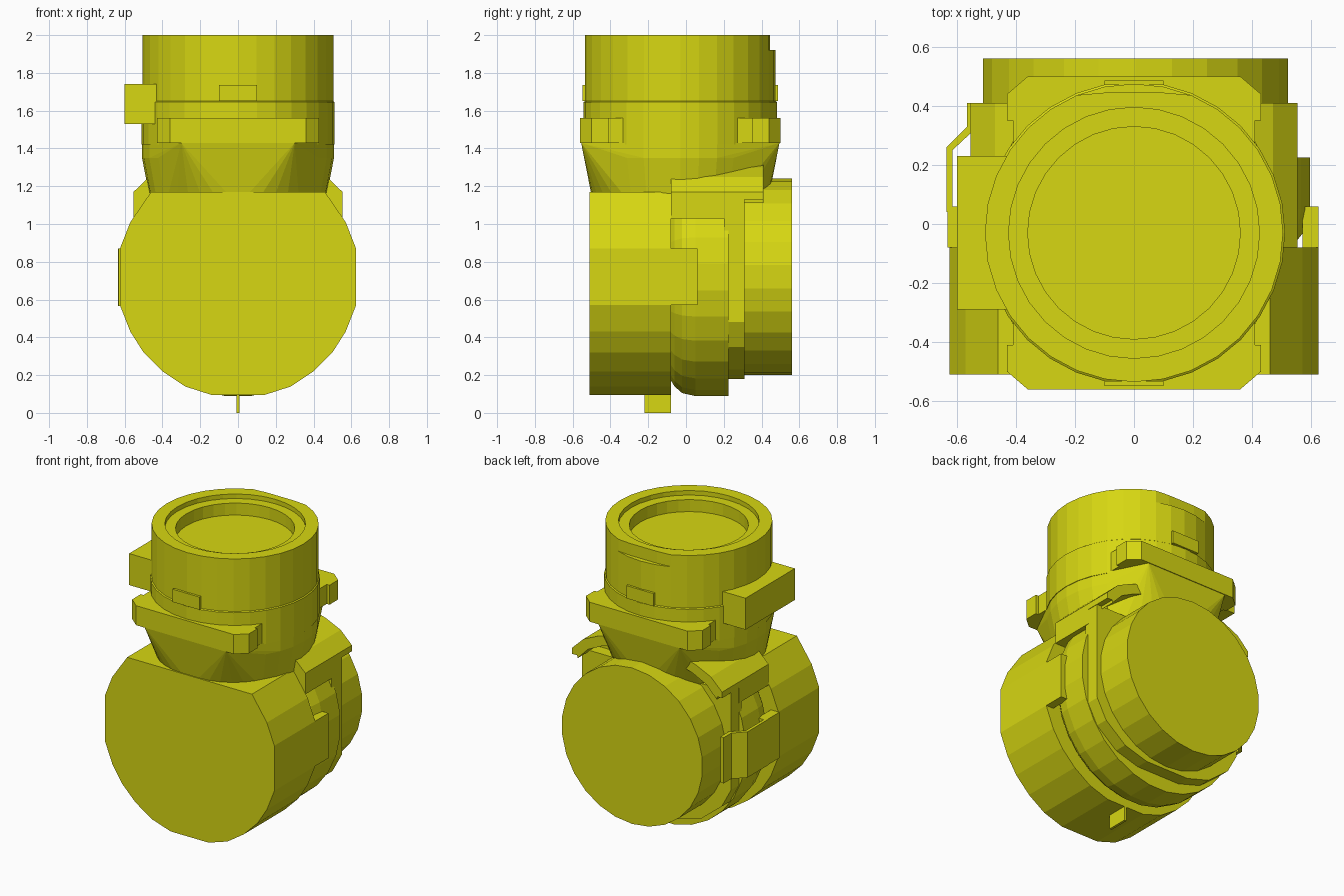
import bpy, bmesh
from math import sin, cos, pi

cube = bpy.data.objects.get("Cube")
if cube:
    bpy.data.objects.remove(cube, do_unlink=True)

yellow = bpy.data.materials.new("yellow_plastic")
yellow.use_nodes = True
COLOR = (0.68, 0.68, 0.006, 1)
yellow.diffuse_color = COLOR
yellow.node_tree.nodes["Principled BSDF"].inputs["Base Color"].default_value = COLOR

CY = -0.03   # axis of the upright barrel
CZ = 0.72    # axis of the horizontal drum


def finish(name, bm):
    bmesh.ops.recalc_face_normals(bm, faces=bm.faces)
    mesh = bpy.data.meshes.new(name)
    bm.to_mesh(mesh)
    bm.free()
    mesh.materials.append(yellow)
    obj = bpy.data.objects.new(name, mesh)
    bpy.context.collection.objects.link(obj)
    return obj


def loft(name, rings):
    """Skin a stack of equal-length rings and cap both ends."""
    bm = bmesh.new()
    rows = [[bm.verts.new(p) for p in ring] for ring in rings]
    n = len(rows[0])
    for a, b in zip(rows, rows[1:]):
        for i in range(n):
            j = (i + 1) % n
            bm.faces.new((a[i], a[j], b[j], b[i]))
    bm.faces.new(rows[0])
    bm.faces.new(rows[-1])
    return finish(name, bm)


def along_y(name, pts, y0, y1):
    return loft(name, [[(x, y, z) for x, z in pts] for y in (y0, y1)])


def along_z(name, pts, z0, z1):
    return loft(name, [[(x, y, z) for x, y in pts] for z in (z0, z1)])


def box(name, x0, x1, y0, y1, z0, z1):
    return along_z(name, [(x0, y0), (x1, y0), (x1, y1), (x0, y1)], z0, z1)


def mirrored(half):
    """Close a right-hand outline with its reflection in x."""
    return half + [(-x, z) for x, z in reversed(half)]


def upright_ring(r, z, n=32, y_max=9):
    turns = [2 * pi * i / n for i in range(n)]
    return [(r * cos(t), min(CY + r * sin(t), y_max), z) for t in turns]


# Horizontal drum with a flat top
drum = [(0.46, 1.17), (0.57, 1.01), (0.625, 0.87), (0.625, 0.57), (0.57, 0.43),
        (0.5, 0.32), (0.4, 0.22), (0.28, 0.14), (0.14, 0.095)]
along_y("front_drum", mirrored(drum), -0.51, -0.08)
box("bottom_fin", -0.008, 0.008, -0.22, -0.08, 0, 0.12)

# Rounded middle housing
angles = [2 * pi * (i + 0.5) / 28 for i in range(28)]
loft("middle_housing", [
    [(0.6 * s * cos(t), y, CZ + 0.635 * s * sin(t)) for t in angles]
    for y, s in ((-0.08, 0.87), (-0.06, 0.92), (-0.02, 0.975), (0.05, 1), (0.225, 1))])

# Rear collar and round cap
collar = [(0.55, 1.13), (0.55, 0.48), (0.48, 0.35), (0.33, 0.23), (0.16, 0.18)]
along_y("rear_collar", mirrored(collar), 0.2, 0.31)
along_y("rear_cap", [(0.005 + 0.52 * cos(t), CZ + 0.52 * sin(t))
                     for t in [2 * pi * (i + 0.5) / 26 for i in range(26)]], 0.28, 0.56)

# Saddle hood: solid ahead, open shell over the cap
outer = [(0.553, 1.17), (0.47, 1.25), (0.36, 1.3), (0.2, 1.345)]
along_y("saddle", mirrored([(0.553, 1.03)] + outer), -0.08, 0.23)
inner = [(x * 0.93, z - 0.06) for x, z in outer]
shell = mirrored([(0.553, 1.13)] + outer) + mirrored([(0.515, 1.13)] + inner)[::-1]
along_y("saddle_hood", shell, 0.22, 0.41)

# Side tabs and the bent clip
for side, label in ((1, "left"), (-1, "right")):
    box(label + "_tab", side * 0.57, side * 0.625, -0.1, 0.06, 0.57, 0.87)
clip = [(-0.635, 0.04), (-0.635, 0.26), (-0.565, 0.33), (-0.565, 0.41),
        (-0.54, 0.41), (-0.54, 0.32), (-0.615, 0.25), (-0.615, 0.04)]
along_z("side_clip", clip, 0.565, 0.87)
box("clip_foot", -0.632, -0.59, -0.08, 0.06, 0.565, 0.87)

# Flared neck, hulled between a circle and the flange edges
bm = bmesh.new()
points = upright_ring(0.46, 1.1) + upright_ring(0.46, 1.17)
points += upright_ring(0.508, 1.35) + upright_ring(0.508, 1.43)
points += [(x, y, 1.43) for x in (-0.3, 0.3) for y in (-0.555, 0.495)]
verts = [bm.verts.new(p) for p in points]
hull = bmesh.ops.convex_hull(bm, input=verts)
loose = [v for v in bm.verts if not v.link_faces]
bmesh.ops.delete(bm, geom=loose, context='VERTS')
finish("neck", bm)

# Flange: round plate plus chamfered square with corner ears
loft("round_flange", [upright_ring(0.512, z) for z in (1.42, 1.565)])
ear = [(0.41, CY + 0.32), (0.41, CY + 0.38), (0.43, CY + 0.38),
       (0.43, CY + 0.47), (0.36, CY + 0.53)]
flange_half = [(x, 2 * CY - y) for x, y in reversed(ear)] + ear
along_z("square_flange", mirrored(flange_half), 1.43, 1.56)

# Upright barrel with stepped recess and a flat at the back of the rim
FLAT = 0.445
loft("barrel", [
    upright_ring(0.512, 1.55), upright_ring(0.512, 1.645),
    upright_ring(0.505, 1.65), upright_ring(0.505, 1.92),
    upright_ring(0.505, 1.921, y_max=FLAT), upright_ring(0.505, 2.0, y_max=FLAT),
    upright_ring(0.425, 2.0), upright_ring(0.425, 1.97),
    upright_ring(0.36, 1.97), upright_ring(0.36, 1.89)])
for label, y in (("front", -0.54), ("back", 0.478)):
    box(label + "_barrel_pad", -0.1, 0.1, y - 0.008, y + 0.008, 1.65, 1.735)

# Side block on the barrel
box("side_block", -0.6, -0.4, -0.29, 0.23, 1.53, 1.74)
